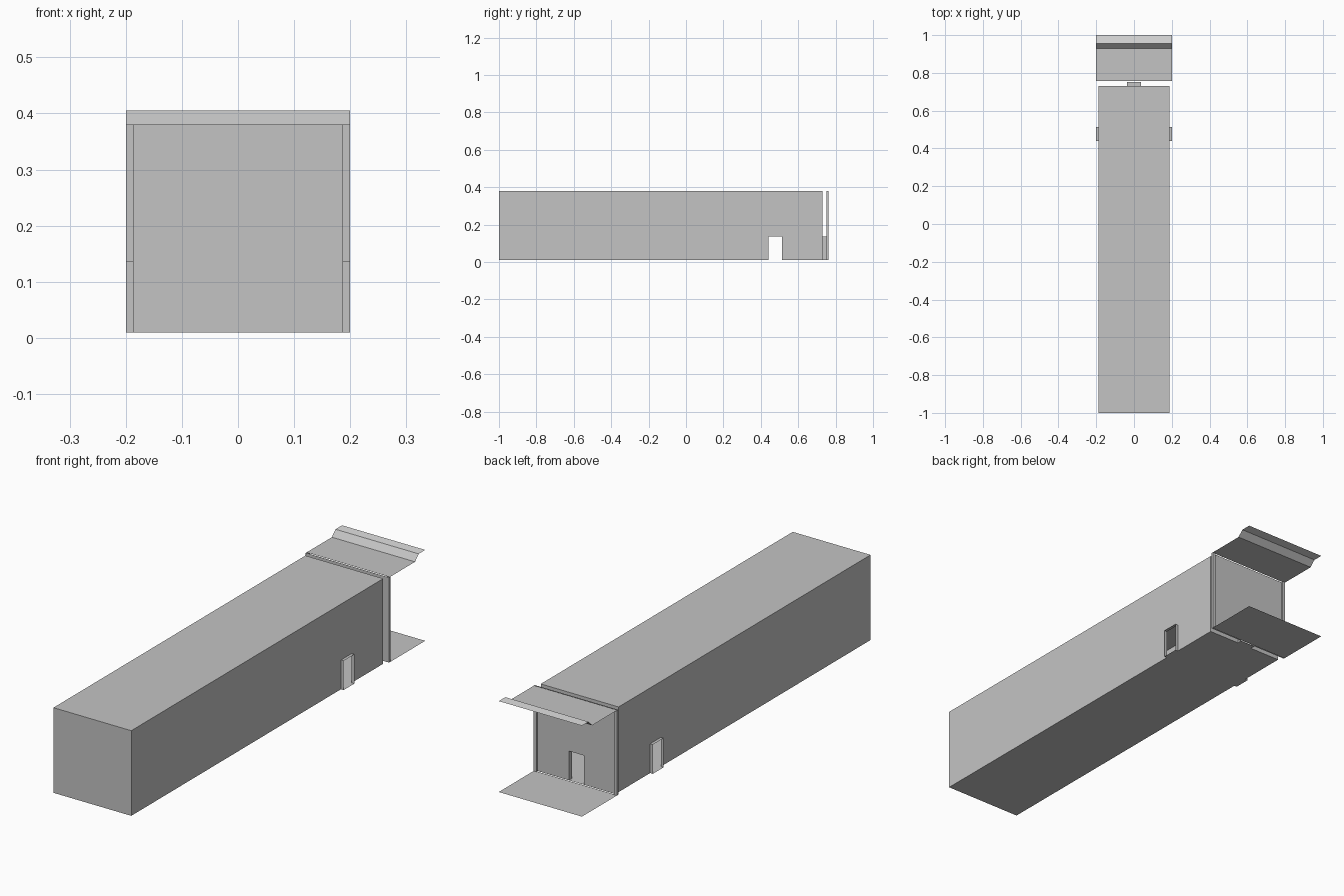
import bpy

cube = bpy.data.objects.get("Cube")
if cube:
    bpy.data.objects.remove(cube, do_unlink=True)


def material(name, value):
    mat = bpy.data.materials.new(name)
    mat.use_nodes = True
    colour = (value, value, value, 1)
    mat.diffuse_color = colour
    mat.node_tree.nodes["Principled BSDF"].inputs["Base Color"].default_value = colour
    return mat


GREY = material("wall grey", 0.55)
LIGHT = material("light grey", 0.75)

# Main dimensions
FLOOR, ROOF, DOOR_TOP = 0.01, 0.38, 0.137
HALF, WIDE, DOOR_HALF = 0.187, 0.2, 0.036
FRONT, END, PANEL, CANOPY = -1.0, 0.73, 0.752, 0.757
SIDE_DOOR = (0.44, 0.513)


def build(name, faces, mat=GREY):
    """Make one object from a list of polygons."""
    verts, polys = [], []
    for face in faces:
        polys.append(range(len(verts), len(verts) + len(face)))
        verts.extend(face)
    mesh = bpy.data.meshes.new(name)
    mesh.from_pydata(verts, [], [list(p) for p in polys])
    mesh.materials.append(mat)
    obj = bpy.data.objects.new(name, mesh)
    bpy.context.collection.objects.link(obj)
    return obj


def door_wall(lo, hi, d0, d1, place):
    """Upright wall with a doorway reaching its bottom edge."""
    outline = [(lo, FLOOR), (d0, FLOOR), (d0, DOOR_TOP), (d1, DOOR_TOP),
               (d1, FLOOR), (hi, FLOOR), (hi, ROOF), (lo, ROOF)]
    return [place(u, z) for u, z in outline]


def level(half, y0, y1, z):
    return [(-half, y0, z), (half, y0, z), (half, y1, z), (-half, y1, z)]


def sweep(path, a, b, place):
    """Strips that extrude a path of (u, z) points from a to b."""
    return [[place(a, *p), place(a, *q), place(b, *q), place(b, *p)]
            for p, q in zip(path, path[1:])]


def arch(d0, d1):
    """Closed doorway section: jambs, lintel and threshold."""
    return [(d0, FLOOR), (d0, DOOR_TOP), (d1, DOOR_TOP), (d1, FLOOR), (d0, FLOOR)]


# Hollow main hall
build("hall_floor", [level(HALF, FRONT, END, FLOOR)])
build("hall_roof", [level(HALF, FRONT, END, ROOF)])
build("hall_front_wall", [[(-HALF, FRONT, FLOOR), (HALF, FRONT, FLOOR),
                           (HALF, FRONT, ROOF), (-HALF, FRONT, ROOF)]])
build("hall_end_wall", [door_wall(-HALF, HALF, -DOOR_HALF, DOOR_HALF,
                                  lambda u, z: (u, END, z))])

# Side walls, door surrounds and end posts
for side, s in (("left", 1), ("right", -1)):
    build(side + "_wall", [door_wall(FRONT, END, *SIDE_DOOR,
                                     lambda u, z: (s * HALF, u, z))])
    build(side + "_door_frame", sweep(arch(*SIDE_DOOR), s * HALF, s * WIDE,
                                      lambda x, u, z: (x, u, z)))
    post = [(HALF, PANEL), (HALF, 0.761), (WIDE, 0.761), (WIDE, 0.75)]
    build(side + "_post", [[(s * x0, y0, FLOOR), (s * x1, y1, FLOOR),
                            (s * x1, y1, ROOF), (s * x0, y0, ROOF)]
                           for (x0, y0), (x1, y1) in zip(post, post[1:])])

# Link passage and entrance panel
build("link_passage", sweep(arch(-DOOR_HALF, DOOR_HALF), END, PANEL,
                            lambda y, u, z: (u, y, z)))
build("entrance_panel", [door_wall(-WIDE, WIDE, -DOOR_HALF, DOOR_HALF,
                                   lambda u, z: (u, PANEL, z))])

# Ground apron and stepped canopy
build("apron", [level(WIDE, CANOPY, 1.0, FLOOR)])
build("canopy", sweep([(CANOPY, ROOF), (0.93, ROOF), (0.955, 0.405)],
                      -WIDE, WIDE, lambda x, y, z: (x, y, z)))
build("canopy_lip", [level(WIDE, 0.955, 1.0, 0.405)], LIGHT)
